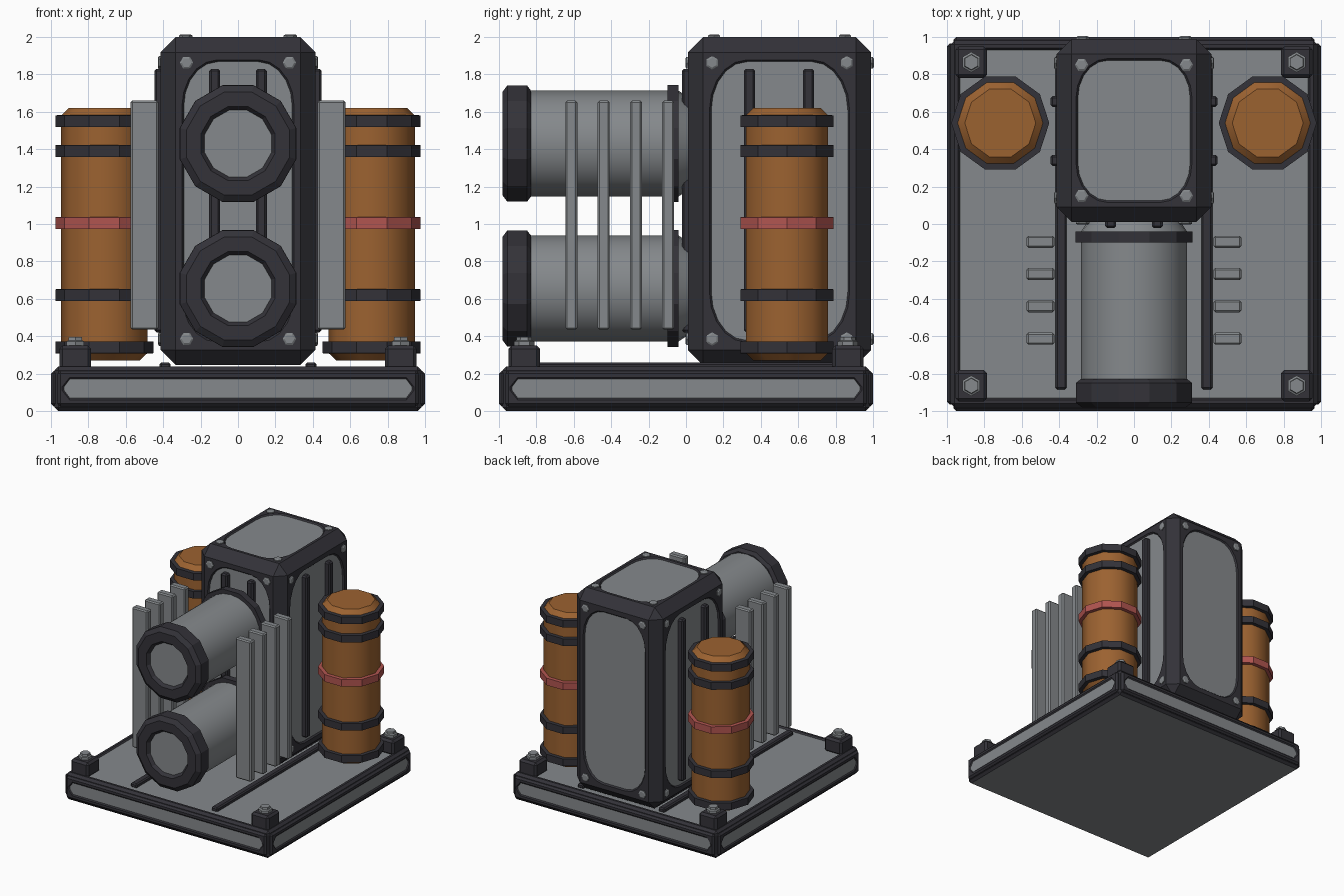
import bpy, bmesh, math
from mathutils import Vector, Matrix

if "Cube" in bpy.data.objects:
    bpy.data.objects.remove(bpy.data.objects["Cube"])


def material(name, rgb):
    m = bpy.data.materials.new(name)
    m.diffuse_color = (*rgb, 1)
    m.use_nodes = True
    m.node_tree.nodes["Principled BSDF"].inputs["Base Color"].default_value = m.diffuse_color
    return m


DARK = material("charcoal", (0.033, 0.032, 0.040))
GREY = material("steel grey", (0.235, 0.25, 0.262))
ORANGE = material("burnt orange", (0.33, 0.122, 0.03))
RED = material("warning red", (0.44, 0.09, 0.08))


def finish(name, bm, mats, smooth=None):
    bmesh.ops.recalc_face_normals(bm, faces=bm.faces)
    me = bpy.data.meshes.new(name)
    bm.to_mesh(me)
    bm.free()
    for m in mats:
        me.materials.append(m)
    ob = bpy.data.objects.new(name, me)
    bpy.context.collection.objects.link(ob)
    if smooth:
        bpy.ops.object.select_all(action='DESELECT')
        ob.select_set(True)
        bpy.context.view_layer.objects.active = ob
        bpy.ops.object.shade_smooth_by_angle(angle=math.radians(smooth))
    return ob


def box_mesh(lo, hi, bevel):
    """Chamfered box between two corners."""
    lo, hi = Vector(lo), Vector(hi)
    bm = bmesh.new()
    bmesh.ops.create_cube(bm, size=1)
    for v in bm.verts:
        v.co = [a + (b - a) * (c + 0.5) for a, b, c in zip(lo, hi, v.co)]
    if bevel:
        bmesh.ops.bevel(bm, geom=bm.edges[:], offset=bevel, segments=1, affect='EDGES')
    return bm


def box(name, lo, hi, mat, bevel=0.01):
    return finish(name, box_mesh(lo, hi, bevel), [mat])


def facing(bm, n):
    """The flat face of a chamfered box that looks along n."""
    bm.normal_update()
    return max(bm.faces, key=lambda f: (round(f.normal.dot(Vector(n)), 3), f.calc_area()))


def frame_panel(bm, n, size, corner, segs, depth=0.012):
    """Turn one face into a frame around a sunken grey panel with cut corners."""
    f = facing(bm, n)
    n = Vector(n)
    up = Vector((0, 1, 0)) if abs(n.z) > 0.9 else Vector((0, 0, 1))
    right, c = up.cross(n), f.calc_center_median()
    signs = [(1, 1), (-1, 1), (-1, -1), (1, -1)]
    outer = [max(f.verts, key=lambda v: (v.co - c).dot(right) * sx + (v.co - c).dot(up) * sy)
             for sx, sy in signs]

    def outline(shrink, sink):
        arcs = []
        for k, (sx, sy) in enumerate(signs):
            arc = []
            for i in range(segs + 1):
                a = math.pi / 2 * (k + i / segs)
                u = sx * (size[0] - corner[0]) + math.cos(a) * (corner[0] - shrink)
                w = sy * (size[1] - corner[1]) + math.sin(a) * (corner[1] - shrink)
                arc.append(bm.verts.new(c + right * u + up * w - n * sink))
            arcs.append(arc)
        return arcs

    rim, floor = outline(0, 0), outline(0.01, depth)
    bm.faces.remove(f)
    for k in range(4):
        for a, b in zip(rim[k], rim[k][1:]):
            bm.faces.new((outer[k], a, b))
        j = (k + 1) % 4
        bm.faces.new((outer[k], rim[k][-1], rim[j][0], outer[j]))
    ring, inner = sum(rim, []), sum(floor, [])
    for i in range(len(ring)):
        j = (i + 1) % len(ring)
        bm.faces.new((ring[i], ring[j], inner[j], inner[i]))
    bm.faces.new(inner).material_index = 1


def lathe(name, profile, sides, loc, mats, axis=(0, 0, 1), phase=0.0, smooth=None):
    """Spin (radius, height) points; the last cap takes the last material."""
    bm = bmesh.new()
    rot = Vector((0, 0, 1)).rotation_difference(Vector(axis)).to_matrix().to_4x4()
    rings = [[bm.verts.new((r * math.cos(phase + i * math.tau / sides),
                            r * math.sin(phase + i * math.tau / sides), h))
              for i in range(sides)] for r, h in profile]
    for a, b in zip(rings, rings[1:]):
        for i in range(sides):
            j = (i + 1) % sides
            bm.faces.new((a[i], a[j], b[j], b[i]))
    bm.faces.new(rings[0])
    bm.faces.new(rings[-1]).material_index = len(mats) - 1
    bmesh.ops.transform(bm, matrix=Matrix.Translation(loc) @ rot, verts=bm.verts)
    return finish(name, bm, mats, smooth)


def bolt(name, loc, axis):
    lathe(name, [(0.036, -0.005), (0.036, 0.008), (0.026, 0.014)], 6, loc, [GREY], axis)


# Base slab with a sunken deck and grey underside
bm = box_mesh((-0.98, -0.98, 0), (0.98, 0.98, 0.238), 0.02)
frame_panel(bm, (0, 0, 1), (0.94, 0.94), (0.02, 0.02), 1)
facing(bm, (0, 0, -1)).material_index = 1
finish("base", bm, [DARK, GREY])

# Framed plates around the base edge
for n in [(1, 0, 0), (-1, 0, 0), (0, 1, 0), (0, -1, 0)]:
    lo = [-0.965 if c == 0 else min(c * 0.96, c) for c in n[:2]] + [0.025]
    hi = [0.965 if c == 0 else max(c * 0.96, c) for c in n[:2]] + [0.215]
    bm = box_mesh(lo, hi, 0.015)
    frame_panel(bm, n, (0.94, 0.06), (0.04, 0.05), 1, 0.008)
    finish("base_side_plate", bm, [DARK, GREY])

# Corner blocks with hex bolts
for sx in (-1, 1):
    for sy in (-1, 1):
        x, y = sx * 0.87, sy * 0.865
        box("corner_block", (x - 0.085, y - 0.085, 0.22), (x + 0.085, y + 0.085, 0.35), DARK, 0.018)
        lathe("corner_bolt", [(0.055, 0.34), (0.055, 0.372), (0.043, 0.378), (0.04, 0.395)],
              6, (x, y, 0), [GREY], phase=math.pi / 6)

# Main housing with five sunken panels
bm = box_mesh((-0.415, 0.01, 0.245), (0.415, 0.99, 2.0), 0.082)
for n in [(0, -1, 0), (0, 1, 0)]:
    frame_panel(bm, n, (0.30, 0.755), (0.19, 0.25), 5)
for n in [(1, 0, 0), (-1, 0, 0)]:
    frame_panel(bm, n, (0.375, 0.755), (0.20, 0.27), 5)
frame_panel(bm, (0, 0, 1), (0.31, 0.385), (0.17, 0.21), 5)
finish("housing", bm, [DARK, GREY])

# Housing bolts and raised ribs
for s in (-1, 1):
    for z in (0.385, 1.862):
        bolt("housing_bolt", (s * 0.275, 0.01, z), (0, -1, 0))
        bolt("housing_bolt", (s * 0.275, 0.99, z), (0, 1, 0))
        for y in (0.14, 0.86):
            bolt("housing_bolt", (s * 0.415, y, z), (s, 0, 0))
    for y in (0.15, 0.85):
        bolt("housing_bolt", (s * 0.28, y, 2.0), (0, 0, 1))
    for y in (0.34, 0.655):
        x0, x1 = sorted((s * 0.39, s * 0.447))
        box("side_rib", (x0, y - 0.03, 0.42), (x1, y + 0.03, 1.83), DARK, 0.012)
    box("front_rib", (s * 0.125 - 0.03, -0.022, 0.42), (s * 0.125 + 0.03, 0.04, 1.83), DARK, 0.012)

    # Deck rails
    box("deck_rail", (s * 0.39 - 0.03, -0.885, 0.22), (s * 0.39 + 0.03, 0.90, 0.26), DARK, 0.01)

    # Upright cooling fins
    for y in (-0.095, -0.267, -0.44, -0.613):
        x0, x1 = sorted((s * 0.425, s * 0.575))
        box("cooling_fin", (x0, y - 0.032, 0.435), (x1, y + 0.032, 1.66), GREY, 0.01)

    # Orange tanks with bands
    at = (s * 0.715, 0.54, 0)
    lathe("tank", [(0.19, 0.27), (0.231, 0.31), (0.231, 1.58), (0.19, 1.62)],
          10, at, [ORANGE], smooth=40)
    for z, mat in ((0.34, DARK), (0.62, DARK), (1.005, RED), (1.39, DARK), (1.55, DARK)):
        lathe("tank_band", [(0.22, z - 0.033), (0.262, z - 0.031), (0.262, z + 0.031), (0.22, z + 0.033)],
              10, at, [mat])

# Horizontal barrels with collar and open-faced end cap
for z in (0.655, 1.43):
    at, front = (0, 0, z), (0, -1, 0)
    lathe("barrel", [(0.25, -0.01), (0.283, 0.04), (0.283, 0.88)], 24, at, [GREY], front, smooth=30)
    lathe("barrel_collar", [(0.323, 0.04), (0.323, 0.10)], 12, at, [DARK], front, math.pi / 12)
    lathe("barrel_cap", [(0.295, 0.83), (0.322, 0.85), (0.322, 0.955), (0.285, 0.982),
                         (0.205, 0.982), (0.185, 0.955)],
          12, at, [DARK, GREY], front, math.pi / 12)
